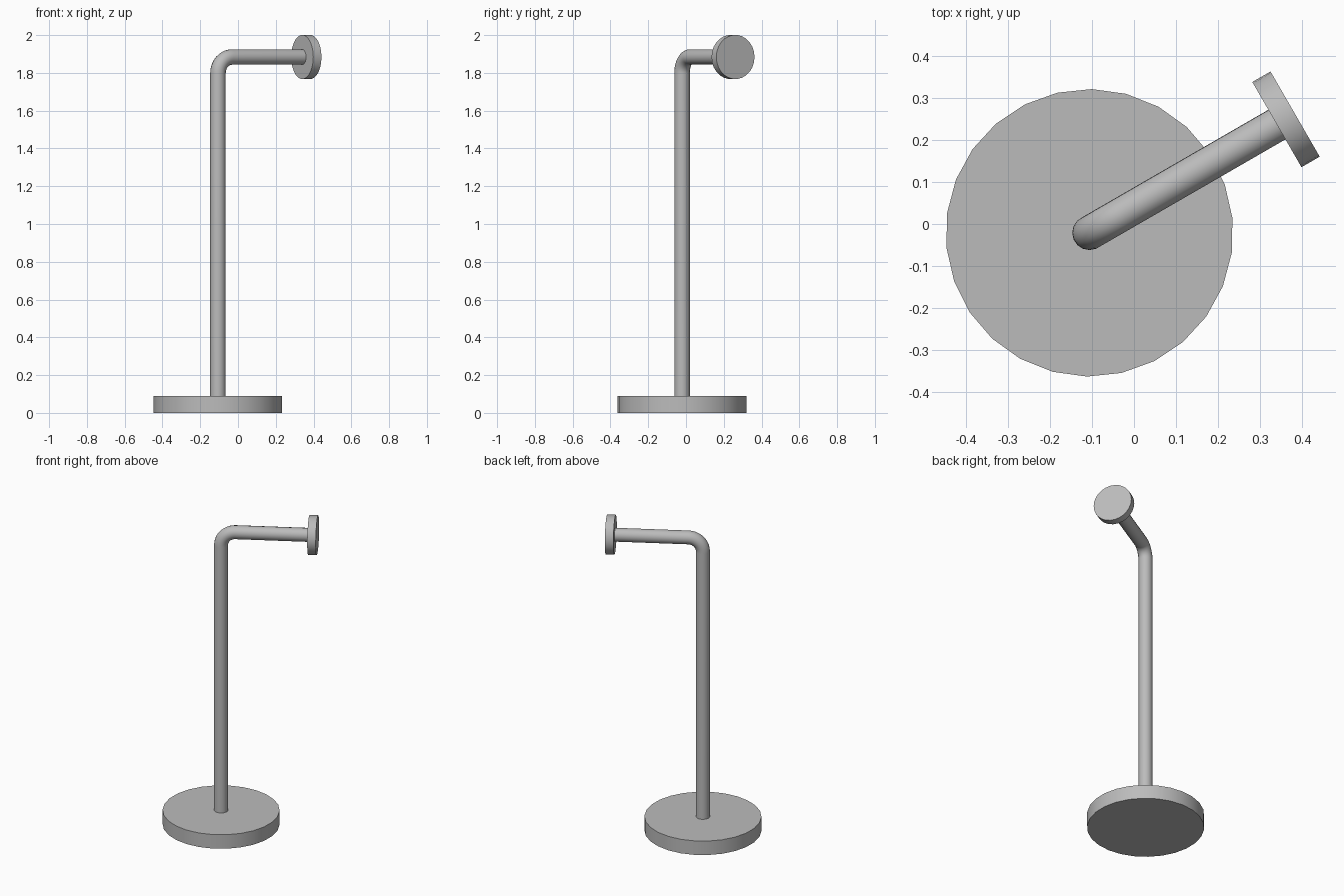
import bpy
from math import sin, cos, pi, radians
from mathutils import Vector

cube = bpy.data.objects.get("Cube")
if cube:
    bpy.data.objects.remove(cube, do_unlink=True)

# Single grey metal
metal = bpy.data.materials.new("grey_metal")
metal.use_nodes = True
GREY = (0.5, 0.5, 0.5, 1)
metal.diffuse_color = GREY
metal.node_tree.nodes["Principled BSDF"].inputs["Base Color"].default_value = GREY

POLE = Vector((-0.106, -0.021, 0))
TURN = radians(30)
ARM = Vector((cos(TURN), sin(TURN), 0))
UP = Vector((0, 0, 1))
ARM_Z = 1.884
BEND = 0.085


def finish(obj, name):
    obj.name = name
    obj.data.materials.clear()
    obj.data.materials.append(metal)
    bpy.ops.object.select_all(action="DESELECT")
    obj.select_set(True)
    bpy.context.view_layer.objects.active = obj
    bpy.ops.object.shade_smooth_by_angle(angle=radians(35))


def disc(name, radius, depth, centre, rotation, sides=26):
    bpy.ops.mesh.primitive_cylinder_add(vertices=sides, radius=radius, depth=depth,
                                        location=centre, rotation=rotation)
    finish(bpy.context.object, name)


# Round foot and round end plate
disc("base_plate", 0.342, 0.09, POLE + UP * 0.045, (0, 0, radians(-1)))
disc("end_plate", 0.117, 0.05, POLE + ARM * 0.54 + UP * ARM_Z, (0, pi / 2, TURN))

# Bent tube: upright, quarter-round elbow, horizontal arm
path = [POLE + UP * 0.08]
for i in range(11):
    a = i / 10 * pi / 2
    path.append(POLE + ARM * BEND * (1 - cos(a)) + UP * (ARM_Z - BEND + BEND * sin(a)))
path.append(POLE + ARM * 0.52 + UP * ARM_Z)

curve = bpy.data.curves.new("bent_tube", "CURVE")
curve.dimensions = "3D"
curve.bevel_depth = 0.041
curve.bevel_resolution = 6
curve.use_fill_caps = True
spline = curve.splines.new("POLY")
spline.points.add(len(path) - 1)
for point, co in zip(spline.points, path):
    point.co = (*co, 1)
tube = bpy.data.objects.new("bent_tube", curve)
bpy.context.collection.objects.link(tube)
bpy.ops.object.select_all(action="DESELECT")
tube.select_set(True)
bpy.context.view_layer.objects.active = tube
bpy.ops.object.convert(target="MESH")
finish(bpy.context.object, "bent_tube")
